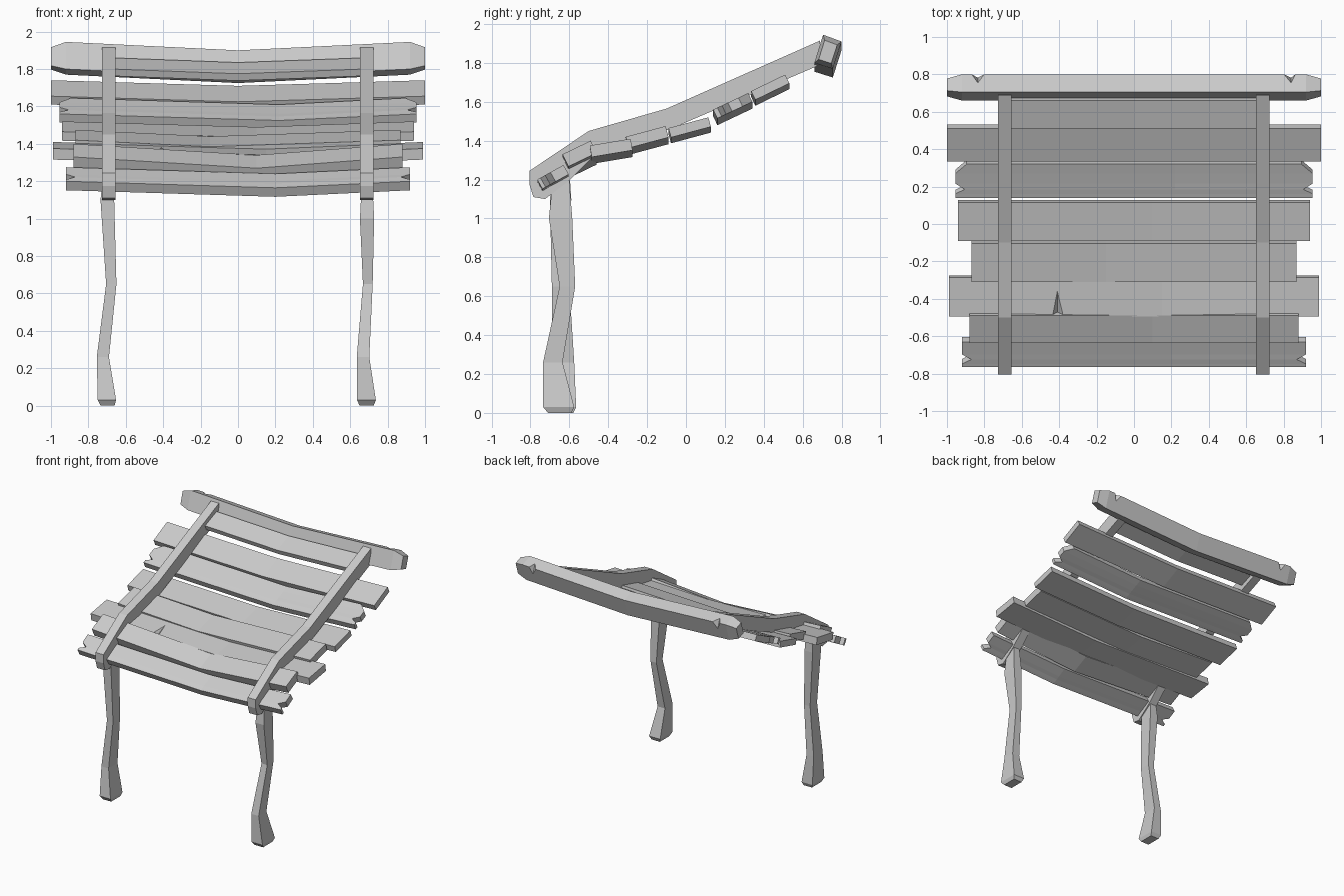
import bpy, bmesh
from mathutils import Vector

if "Cube" in bpy.data.objects:
    bpy.data.objects.remove(bpy.data.objects["Cube"])


def make(name, verts, faces):
    bm = bmesh.new()
    vs = [bm.verts.new(v) for v in verts]
    for f in faces:
        bm.faces.new([vs[i] for i in f])
    bmesh.ops.recalc_face_normals(bm, faces=bm.faces[:])
    me = bpy.data.meshes.new(name)
    bm.to_mesh(me)
    bm.free()
    ob = bpy.data.objects.new(name, me)
    bpy.context.collection.objects.link(ob)
    return ob


def loft(name, rings, strip_caps=False):
    """Skin equal rings; strip_caps closes ends with quads across the ring."""
    n = len(rings[0])
    verts = [v for r in rings for v in r]
    faces = [(k*n+i, k*n+(i+1) % n, (k+1)*n+(i+1) % n, (k+1)*n+i)
             for k in range(len(rings)-1) for i in range(n)]
    for b in (0, (len(rings)-1)*n):
        if strip_caps:
            faces += [(b+i, b+i+1, b+n-2-i, b+n-1-i) for i in range(n//2-1)]
        else:
            faces.append(tuple(range(b, b+n)))
    return make(name, verts, faces)


def carve(ob, tetra):
    cut = make("notch_cutter", tetra, [(0, 1, 2), (0, 1, 3), (1, 2, 3), (0, 2, 3)])
    cut.hide_render = True
    m = ob.modifiers.new("notch", 'BOOLEAN')
    m.operation, m.solver, m.object = 'DIFFERENCE', 'EXACT', cut
    bpy.context.view_layer.objects.active = ob
    bpy.ops.object.modifier_apply(modifier=m.name)
    bpy.data.objects.remove(cut)


def plank(name, half, front, back, thick, mid, sag, end=((0, 0), (1, 0))):
    """front/back are (y, z) of the top edges; end lists (fraction, inset) across the width."""
    f, b = Vector(front), Vector(back)
    d = (b-f).normalized()
    down = Vector((d.y, -d.x))*thick
    rings = []
    for x, s, k in ((-half, 0, 1), (mid, sag, 0), (half, 0, -1)):
        top = [(x+k*i, *(f.lerp(b, t)-Vector((0, s)))) for t, i in end]
        bot = [(p[0], p[1]+down.x, p[2]+down.y) for p in reversed(top)]
        rings.append(top+bot)
    return loft(name, rings, True)


# Roof planks, lowest to highest
split = ((0, 0), (.12, 0), (.3, .05), (.5, 0), (1, 0))
ragged = ((0, 0), (.12, 0), (.25, .05), (.42, 0), (.72, 0), (1, .06))
plank("plank_1", .92, (-.765, 1.20), (-.63, 1.275), .055, .2, .035, split)
plank("plank_2", .88, (-.635, 1.33), (-.49, 1.40), .07, .1, .06)
cracked = plank("plank_3", .99, (-.495, 1.375), (-.285, 1.41), .06, .15, .035)
plank("plank_4", .87, (-.31, 1.42), (-.105, 1.475), .06, -.15, .035)
plank("plank_5", .94, (-.09, 1.465), (.115, 1.52), .05, .1, .03)
plank("plank_6", .955, (.14, 1.56), (.32, 1.645), .05, .22, .035, ragged)
plank("plank_7", 1.0, (.335, 1.655), (.51, 1.74), .05, 0, .03)
plank("plank_8", .67, (.51, 1.80), (.66, 1.86), .04, 0, .025)

# Wedge-shaped crack in the third plank
carve(cracked, [(-.47, -.51, 1.40), (-.33, -.51, 1.40), (-.41, -.29, 1.41), (-.41, -.51, 1.315)])

# Top beam with chamfered ends and a dip in the middle
section = [Vector(p) for p in ((.705, 1.945), (.80, 1.91), (.755, 1.77), (.66, 1.80))]
centre = sum(section, Vector((0, 0)))/4
rings = []
for x, scale, dz in ((-1, .68, 0), (-.92, 1, 0), (0, 1, -.045), (.92, 1, 0), (1, .68, 0)):
    rings.append([(x, c.x, c.y+dz) for c in (centre+(p-centre)*scale for p in section)])
beam = loft("top_beam", rings)
for x0, x1, tip in ((-.885, -.78, -.835), (.78, .875, .84)):
    carve(beam, [(x0, .815, 1.925), (x1, .815, 1.925), (tip, .75, 1.935), (tip, .79, 1.83)])

# Side rails
profile = [(-.805, 1.245), (-.5, 1.45), (-.1, 1.565), (.69, 1.915), (.69, 1.79), (-.08, 1.46),
           (-.45, 1.345), (-.6, 1.195), (-.725, 1.10), (-.785, 1.11), (-.805, 1.175)]
for side, cx in (("left", -.692), ("right", .688)):
    loft(side+"_rail", [[(cx+o, y, z) for y, z in profile] for o in (-.036, .036)])

# Crooked legs: z, x range (left frame), y range
legs = {
    "left": [(0, -.735, -.66, -.70, -.58), (.03, -.75, -.652, -.72, -.565),
             (.26, -.755, -.69, -.69, -.575), (.65, -.705, -.65, -.69, -.60),
             (1.1, -.735, -.662, -.70, -.59), (1.25, -.72, -.67, -.68, -.60)],
    "right": [(0, .65, .725, -.71, -.59), (.03, .637, .737, -.735, -.575),
              (.26, .635, .702, -.735, -.635), (.65, .668, .72, -.65, -.57),
              (1.0, .652, .728, -.705, -.585), (1.25, .665, .715, -.68, -.605)],
}
for side, rows in legs.items():
    loft(side+"_leg", [[(a, c, z), (b, c, z), (b, d, z), (a, d, z)] for z, a, b, c, d in rows])
